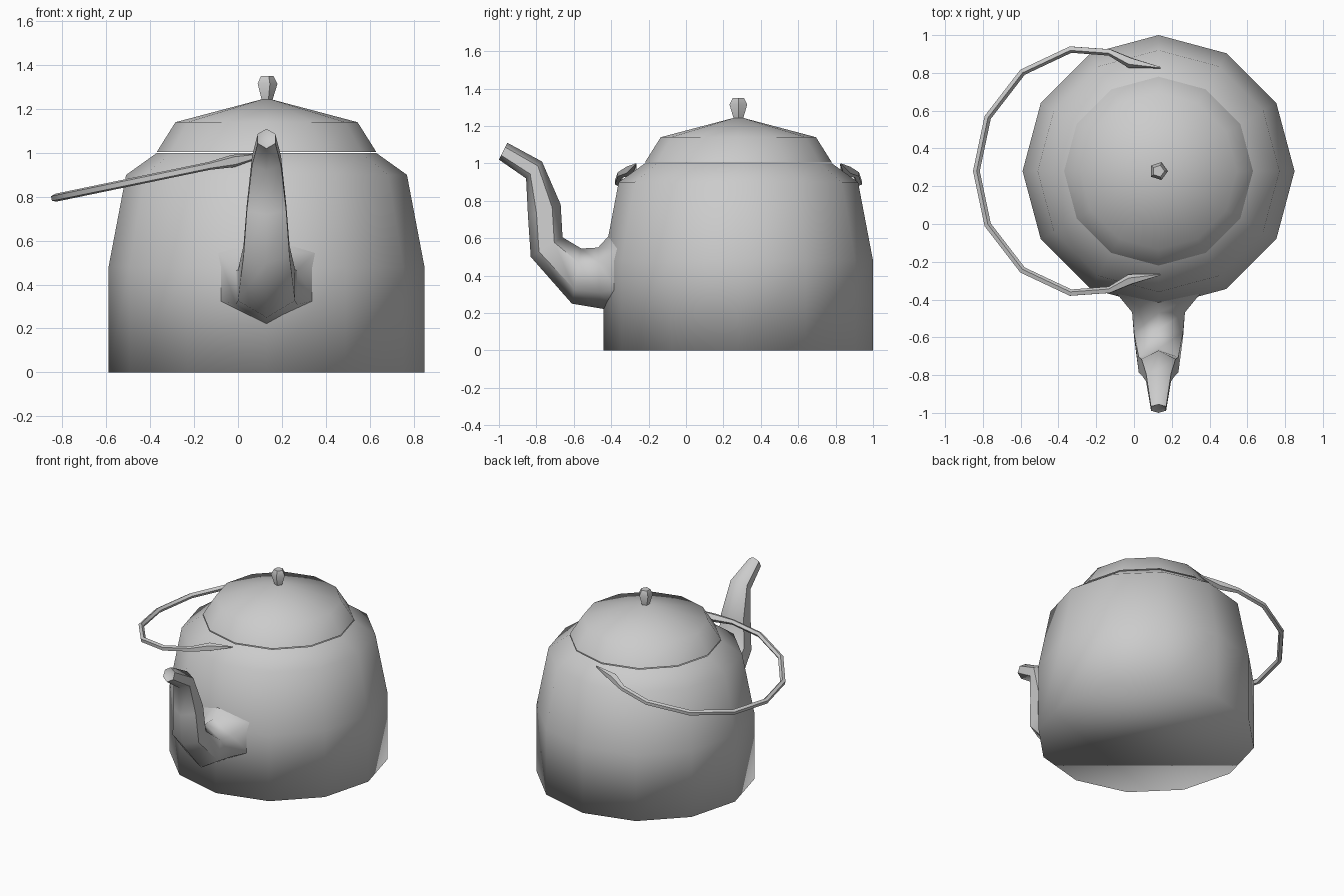
import bpy, bmesh
from math import pi, sin, cos, radians
from mathutils import Vector

if "Cube" in bpy.data.objects:
    bpy.data.objects.remove(bpy.data.objects["Cube"])

CX, CY = 0.13, 0.28   # axis of the pot


def loft(name, rings, angle, cap_start=True, cap_end=True):
    """Skin a list of equal-length rings; a one-point ring closes to a tip."""
    bm = bmesh.new()
    vs = [[bm.verts.new(p) for p in r] for r in rings]
    for a, b in zip(vs, vs[1:]):
        n = max(len(a), len(b))
        for i in range(n):
            j = (i + 1) % n
            if len(b) == 1:
                bm.faces.new((a[i], a[j], b[0]))
            elif len(a) == 1:
                bm.faces.new((a[0], b[j], b[i]))
            else:
                bm.faces.new((a[i], a[j], b[j], b[i]))
    if cap_start and len(vs[0]) > 2:
        bm.faces.new(vs[0][::-1])
    if cap_end and len(vs[-1]) > 2:
        bm.faces.new(vs[-1])
    bmesh.ops.recalc_face_normals(bm, faces=bm.faces)
    me = bpy.data.meshes.new(name)
    bm.to_mesh(me)
    bm.free()
    ob = bpy.data.objects.new(name, me)
    bpy.context.collection.objects.link(ob)
    bpy.ops.object.select_all(action='DESELECT')
    ob.select_set(True)
    bpy.context.view_layer.objects.active = ob
    bpy.ops.object.shade_smooth_by_angle(angle=radians(angle))
    return ob


def circle(r, z, n):
    if r == 0:
        return [(CX, CY, z)]
    return [(CX + r * cos(2 * pi * i / n), CY + r * sin(2 * pi * i / n), z)
            for i in range(n)]


def turned(name, profile, n, angle, **caps):
    return loft(name, [circle(r, z, n) for r, z in profile], angle, **caps)


# Pot, lid and knob, turned about the same axis
turned("body", [(0.72, 0), (0.72, 0.48), (0.64, 0.9), (0.5, 1.0)], 12, 100,
       cap_end=False)
turned("lid", [(0.5, 1.005), (0.415, 1.14), (0, 1.25)], 12, 60, cap_start=False)
turned("knob", [(0.025, 1.235), (0.05, 1.315), (0.032, 1.35)], 5, 60)

# Spout: six-sided sections given as bottom (y, z), top (y, z), half width
sections = [
    ((-0.37, 0.21), (-0.37, 0.66), 0.22),
    ((-0.46, 0.225), (-0.47, 0.55), 0.14),
    ((-0.61, 0.25), (-0.56, 0.545), 0.13),
    ((-0.83, 0.50), (-0.66, 0.605), 0.105),
    ((-0.845, 0.72), (-0.67, 0.78), 0.09),
    ((-0.855, 0.92), (-0.77, 1.01), 0.066),
    ((-1.0, 1.02), (-0.955, 1.11), 0.04),
]
rings = []
for (by, bz), (ty, tz), w in sections:
    ring = []
    for side, t in ((0, 0), (1, 0.26), (1, 0.74), (0, 1), (-1, 0.74), (-1, 0.26)):
        ring.append((CX + side * w, by + (ty - by) * t, bz + (tz - bz) * t))
    rings.append(ring)
rings.append([(CX, -0.955, 1.06)])   # shallow dent in the mouth
loft("spout", rings, 60)

# Bail handle: half path in x, y offset from the axis and radius, then mirrored
half = [(-0.835, 0, 0.019), (-0.775, 0.285, 0.019), (-0.59, 0.525, 0.019),
        (-0.335, 0.645, 0.019), (-0.13, 0.63, 0.019), (-0.02, 0.575, 0.03),
        (0.14, 0.548, 0.004)]
path = [(x, -y, r) for x, y, r in half[:0:-1]] + half
pts = [Vector((x, CY + y, 0.795 + 0.207 * (x + 0.835))) for x, y, _ in path]
up = Vector((-0.203, 0, 0.979))      # normal of the tilted handle plane
rings = []
for i, p in enumerate(pts):
    d = (pts[min(i + 1, len(pts) - 1)] - pts[max(i - 1, 0)]).normalized()
    out = d.cross(up).normalized()
    r = path[i][2]
    rings.append([p + r * (cos(2 * pi * k / 5) * out + sin(2 * pi * k / 5) * up)
                  for k in range(5)])
loft("handle", rings, 50)
